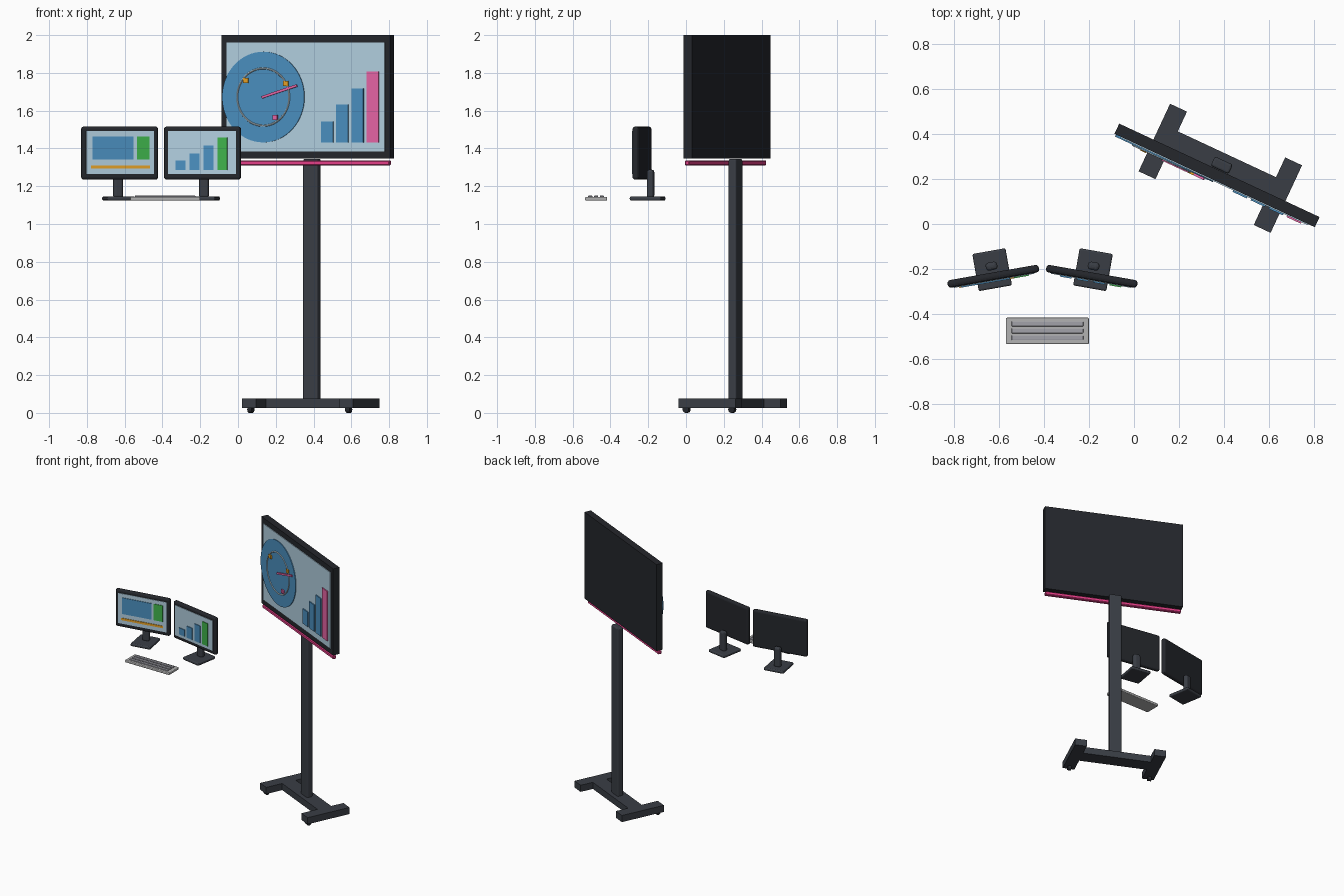
import bpy, bmesh, math
from mathutils import Matrix, Vector

if "Cube" in bpy.data.objects:
    bpy.data.objects.remove(bpy.data.objects["Cube"])


def material(name, rgb):
    m = bpy.data.materials.new(name)
    m.diffuse_color = (*rgb, 1)
    m.use_nodes = True
    m.node_tree.nodes["Principled BSDF"].inputs["Base Color"].default_value = m.diffuse_color
    return m


DARK = material("dark_frame", (0.018, 0.02, 0.025))
STAND = material("stand_grey", (0.042, 0.048, 0.06))
PANEL = material("screen_pale_blue", (0.45, 0.63, 0.75))
BLUE = material("chart_blue", (0.07, 0.28, 0.53))
PINK = material("accent_pink", (0.8, 0.13, 0.38))
BAR = material("light_bar_pink", (0.8, 0.05, 0.25))
GREEN = material("chart_green", (0.05, 0.45, 0.07))
ORANGE = material("chart_orange", (0.8, 0.36, 0.02))
KEYS = material("keyboard_grey", (0.45, 0.45, 0.45))
ROWS = material("key_row_grey", (0.36, 0.36, 0.4))
RING = material("ring_pale", (0.55, 0.68, 0.75))


def frame(x, y, degrees):
    """Upright local frame: u along the width, v towards the back."""
    return Matrix.Translation((x, y, 0)) @ Matrix.Rotation(math.radians(degrees), 4, 'Z')


def finish(name, bm, matrix, mat):
    me = bpy.data.meshes.new(name)
    bm.to_mesh(me)
    bm.free()
    me.materials.append(mat)
    ob = bpy.data.objects.new(name, me)
    bpy.context.collection.objects.link(ob)
    ob.matrix_world = matrix
    return ob


def box(name, f, loc, size, mat, bevel=0, tilt=0, segments=3):
    bm = bmesh.new()
    bmesh.ops.create_cube(bm, size=1)
    bmesh.ops.scale(bm, vec=size, verts=bm.verts)
    ob = finish(name, bm, f @ Matrix.Translation(loc) @ Matrix.Rotation(-tilt, 4, 'Y'), mat)
    if bevel:
        mod = ob.modifiers.new("Bevel", 'BEVEL')
        mod.width, mod.segments = bevel, segments
    return ob


def cylinder(name, f, loc, radius, depth, axis, sides, mat):
    bm = bmesh.new()
    bmesh.ops.create_cone(bm, cap_ends=True, segments=sides, radius1=radius,
                          radius2=radius, depth=depth)
    turn = Vector((0, 0, 1)).rotation_difference(Vector(axis)).to_matrix().to_4x4()
    return finish(name, bm, f @ Matrix.Translation(loc) @ turn, mat)


def chart_bars(prefix, f, v, first, step, width, base, heights, last_mat):
    for i, h in enumerate(heights):
        mat = last_mat if i == len(heights) - 1 else BLUE
        box(f"{prefix}_chart_bar_{i + 1}", f, (first + i * step, v, base + h / 2),
            (width, 0.012, h), mat)


# Large display
D = frame(0.37, 0.2165, -25)
box("display_frame", D, (0, 0, 1.673), (0.985, 0.05, 0.654), DARK)
box("display_screen", D, (0, -0.026, 1.672), (0.922, 0.008, 0.577), PANEL)
box("display_light_bar", D, (0, -0.008, 1.324), (0.97, 0.028, 0.026), BAR, 0.005, segments=1)

# Dial graphic with ring, markers and needle
cylinder("dial_disc", D, (-0.245, -0.029, 1.672), 0.24, 0.012, (0, -1, 0), 64, BLUE)
bpy.ops.mesh.primitive_torus_add(major_segments=48, minor_segments=8,
                                 major_radius=0.152, minor_radius=0.005)
ring = bpy.context.object
ring.name = "dial_ring"
ring.data.materials.append(RING)
bpy.ops.object.shade_smooth_by_angle()
ring.matrix_world = D @ Matrix.Translation((-0.245, -0.035, 1.672)) @ Matrix.Rotation(math.pi / 2, 4, 'X')
for i, (u, z, mat) in enumerate([(-0.344, 1.759, ORANGE), (-0.11, 1.743, ORANGE),
                                 (-0.173, 1.563, PINK)]):
    box(f"dial_marker_{i + 1}", D, (u, -0.037, z), (0.028, 0.014, 0.026), mat)
box("dial_needle", D, (-0.148, -0.038, 1.702), (0.214, 0.012, 0.013), PINK, tilt=math.radians(17))
chart_bars("display", D, -0.031, 0.1286, 0.0885, 0.07, 1.431,
           (0.111, 0.201, 0.286, 0.376), PINK)

# Display stand
box("stand_column", D, (0, 0.05, 0.705), (0.088, 0.046, 1.28), STAND, 0.01)
box("stand_beam", D, (0, 0.05, 0.052), (0.5, 0.108, 0.05), STAND)
for side, s in (("left", -1), ("right", 1)):
    box(f"stand_foot_{side}", D, (s * 0.283, 0.035, 0.052), (0.083, 0.332, 0.05), STAND)
    cylinder(f"caster_{side}", D, (s * 0.286, -0.102, 0.018), 0.018, 0.025, (1, 0, 0), 16, DARK)

# Pair of desk monitors
for side, s in (("left", -1), ("right", 1)):
    M = frame(-0.4075 + s * 0.2195, -0.233, -10 * s)
    box(f"monitor_frame_{side}", M, (0, 0, 1.3755), (0.413, 0.034, 0.281), DARK, 0.014)
    box(f"monitor_screen_{side}", M, (0, -0.0175, 1.378), (0.365, 0.006, 0.227), PANEL)
    box(f"monitor_neck_{side}", M, (0, 0.046, 1.213), (0.052, 0.036, 0.15), STAND, 0.014)
    box(f"monitor_foot_{side}", M, (0, 0.03, 1.135), (0.15, 0.168, 0.022), STAND, 0.008)
    if s < 0:
        box("window_blue", M, (-0.039, -0.02, 1.402), (0.22, 0.01, 0.122), BLUE)
        box("window_green", M, (0.123, -0.02, 1.402), (0.068, 0.01, 0.122), GREEN)
        box("progress_strip", M, (0, -0.02, 1.301), (0.316, 0.01, 0.016), ORANGE)
    else:
        chart_bars("monitor", M, -0.02, -0.114, 0.075, 0.053, 1.286,
                   (0.05, 0.087, 0.129, 0.171), GREEN)

# Keyboard
K = frame(-0.386, -0.476, 0)
box("keyboard_body", K, (0, 0, 1.134), (0.37, 0.117, 0.019), KEYS, 0.005)
for i in range(3):
    box(f"key_row_{i + 1}", K, (0, (i - 1) * 0.031, 1.144), (0.32, 0.022, 0.012), ROWS, 0.003)
